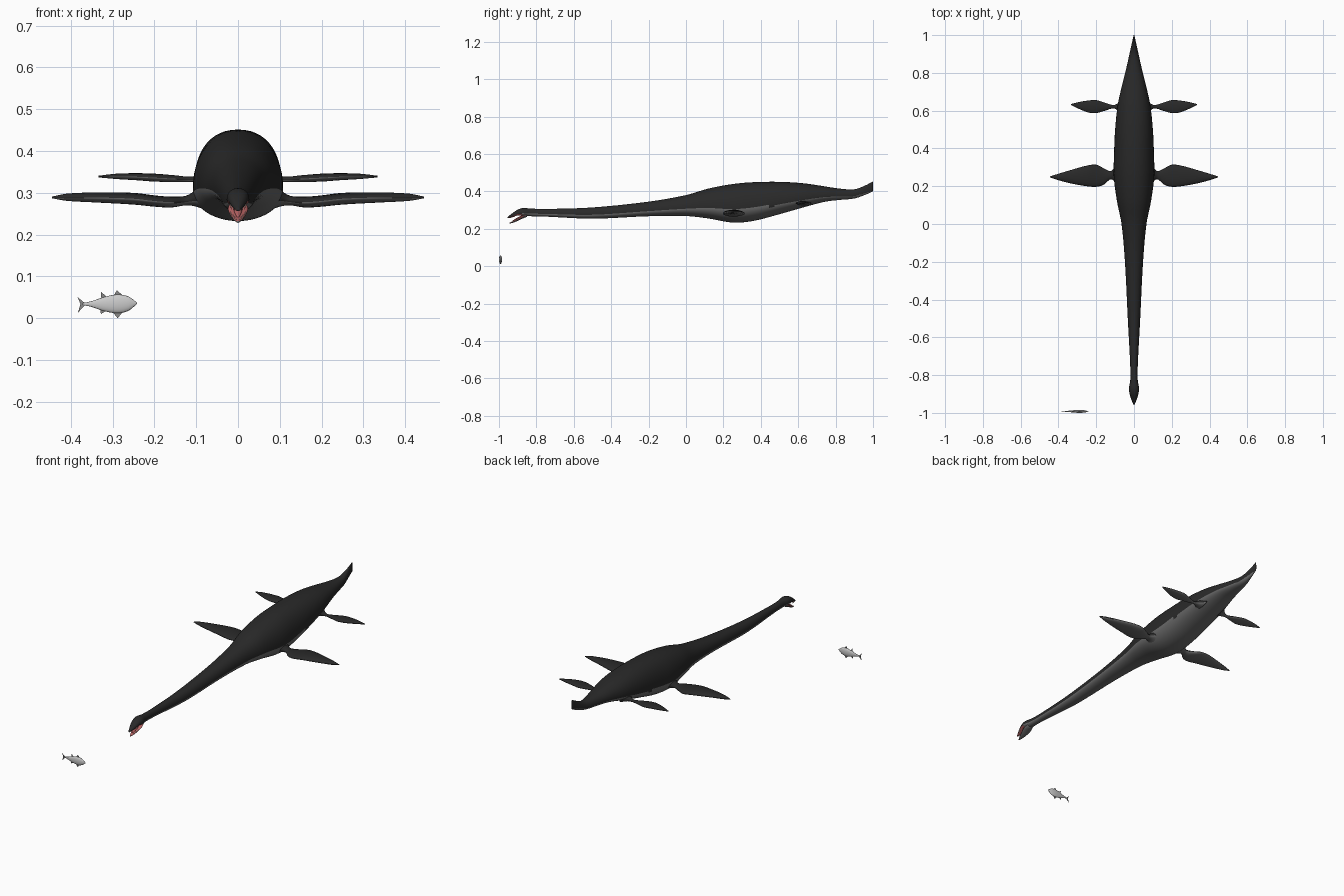
import bpy
import bmesh
import math
from mathutils import Vector, Matrix

cube = bpy.data.objects.get("Cube")
if cube:
    bpy.data.objects.remove(cube, do_unlink=True)


def material(name, rgb, roughness=0.6):
    mat = bpy.data.materials.new(name)
    mat.use_nodes = True
    mat.diffuse_color = (*rgb, 1)
    shader = mat.node_tree.nodes["Principled BSDF"]
    shader.inputs["Base Color"].default_value = (*rgb, 1)
    shader.inputs["Roughness"].default_value = roughness
    return mat


DARK = material("dark skin", (0.022, 0.022, 0.022))
BELLY = material("grey belly", (0.14, 0.14, 0.14))
MOUTH = material("mouth pink", (0.45, 0.12, 0.12))
TOOTH = material("tooth ivory", (0.7, 0.65, 0.55))
SILVER = material("fish silver", (0.6, 0.6, 0.6))
FISH_FIN = material("fish fin grey", (0.25, 0.25, 0.25))


def smooth_rows(rows, steps):
    """Cubic interpolation between stations; the first value is the position."""
    def slope(i, k):
        a, b = rows[max(i - 1, 0)], rows[min(i + 1, len(rows) - 1)]
        return (b[k] - a[k]) / (b[0] - a[0])

    result = []
    for i in range(len(rows) - 1):
        p, q = rows[i], rows[i + 1]
        span = q[0] - p[0]
        for j in range(steps):
            s = j / steps
            row = [p[0] + s * span]
            for k in range(1, len(p)):
                bend = (s * (1 - s) ** 2 * slope(i, k) - s * s * (1 - s) * slope(i + 1, k)) * span
                row.append(p[k] + (q[k] - p[k]) * s * s * (3 - 2 * s) + bend)
            result.append(row)
    return result + [list(rows[-1])]


def finish(name, bm, mats, rule=None):
    """Turn a bmesh into a smooth object, colouring its faces by a rule."""
    bmesh.ops.recalc_face_normals(bm, faces=bm.faces[:])
    bm.normal_update()
    for face in bm.faces:
        face.smooth = True
        if rule:
            face.material_index = rule(face.calc_center_median(), face.normal)
    mesh = bpy.data.meshes.new(name)
    bm.to_mesh(mesh)
    bm.free()
    for mat in mats:
        mesh.materials.append(mat)
    obj = bpy.data.objects.new(name, mesh)
    bpy.context.collection.objects.link(obj)
    return obj


def loft(name, rows, place, mats, rule=None, sides=32, steps=5, widest=0.5, power=2.0):
    """Skin rounded sections; each row is position, side a, side b, low, high."""
    bm = bmesh.new()
    rings = []
    for t, a, b, low, high in smooth_rows(rows, steps):
        mid = low + widest * (high - low)
        ring = []
        for i in range(sides):
            angle = math.tau * i / sides
            c, s = math.cos(angle), math.sin(angle)
            n = power if s > 0 else 2.0
            u = (a + b) / 2 + (b - a) / 2 * math.copysign(abs(c) ** (2 / n), c)
            rise = abs(s) ** (2 / n)
            v = mid + rise * (high - mid) if s > 0 else mid - rise * (mid - low)
            ring.append(bm.verts.new(place(t, u, v)))
        rings.append(ring)
    for r, q in zip(rings, rings[1:]):
        for i in range(sides):
            j = (i + 1) % sides
            bm.faces.new((r[i], r[j], q[j], q[i]))
    bm.faces.new(rings[0])
    bm.faces.new(rings[-1])
    return finish(name, bm, mats, rule)


def symmetric(rows):
    return [(t, -w, w, low, high) for t, w, low, high in rows]


def along_y(t, u, v):
    return Vector((u, t, v))


# Body: upper head, long neck, trunk and tail with a vertical fluke
def body_colour(centre, normal):
    if centre.y < -0.875:
        return 2 if normal.z < -0.45 else 0
    return 1 if normal.z < (-0.05 if centre.y < 0.45 else -0.3) else 0


loft("body", symmetric([
    (-0.955, 0.004, 0.256, 0.262), (-0.93, 0.014, 0.261, 0.282),
    (-0.9, 0.023, 0.271, 0.302), (-0.87, 0.027, 0.268, 0.311),
    (-0.83, 0.020, 0.267, 0.308), (-0.75, 0.020, 0.265, 0.306),
    (-0.5, 0.033, 0.254, 0.314), (-0.2, 0.048, 0.267, 0.345),
    (0, 0.066, 0.268, 0.38), (0.12, 0.09, 0.255, 0.415),
    (0.25, 0.107, 0.233, 0.439), (0.36, 0.106, 0.242, 0.449),
    (0.5, 0.1, 0.278, 0.451), (0.63, 0.086, 0.315, 0.443),
    (0.74, 0.062, 0.344, 0.427), (0.82, 0.042, 0.354, 0.415),
    (0.9, 0.024, 0.362, 0.411), (0.955, 0.012, 0.38, 0.43),
    (1.0, 0.002, 0.4, 0.453),
]), along_y, [DARK, BELLY, MOUTH], body_colour, sides=48, widest=0.35, power=2.2)

# Lower jaw hanging open, lined in pink
loft("lower_jaw", symmetric([
    (-0.943, 0.003, 0.228, 0.233), (-0.925, 0.011, 0.232, 0.242),
    (-0.9, 0.019, 0.242, 0.254), (-0.875, 0.024, 0.254, 0.27),
    (-0.85, 0.018, 0.264, 0.284),
]), along_y, [BELLY, MOUTH], lambda c, n: 1 if n.z > 0.3 else 0, sides=24)

# Tongue
loft("tongue", symmetric([
    (-0.925, 0.003, 0.240, 0.245), (-0.9, 0.009, 0.25, 0.261),
    (-0.87, 0.009, 0.262, 0.274),
]), along_y, [MOUTH], sides=12)


# Teeth along both jaws
def add_teeth(name, direction, tip_y, tip_z, rise):
    bm = bmesh.new()
    for side in (-1, 1):
        for i in range(5):
            back = 0.009 * (i + 0.5)
            spot = Vector((side * (0.003 + back * 0.38), tip_y + back, tip_z + back * rise))
            turn = Matrix.Rotation(0 if direction > 0 else math.pi, 4, "X")
            bmesh.ops.create_cone(bm, cap_ends=True, segments=6, radius1=0.0015, radius2=0,
                                  depth=0.009, matrix=Matrix.Translation(spot) @ turn)
    finish(name, bm, [TOOTH])


add_teeth("upper_teeth", -1, -0.95, 0.257, 0.25)
add_teeth("lower_teeth", 1, -0.94, 0.235, 0.45)


# Flippers: dark above, grey underneath, mirrored left and right
def add_flippers(name, rows):
    for label, side in (("left", 1), ("right", -1)):
        loft(f"{label}_{name}", rows, lambda t, u, v: Vector((side * t, u, v)),
             [DARK, BELLY], lambda c, n: 1 if n.z < -0.35 else 0, sides=20)


add_flippers("front_flipper", [
    (0.07, 0.19, 0.33, 0.255, 0.325), (0.1, 0.223, 0.3, 0.267, 0.307),
    (0.125, 0.236, 0.28, 0.27, 0.293), (0.16, 0.208, 0.295, 0.265, 0.291),
    (0.2, 0.197, 0.314, 0.267, 0.294), (0.25, 0.2, 0.309, 0.272, 0.3),
    (0.34, 0.216, 0.284, 0.277, 0.301), (0.41, 0.235, 0.263, 0.281, 0.298),
    (0.445, 0.247, 0.252, 0.287, 0.291),
])
add_flippers("rear_flipper", [
    (0.06, 0.57, 0.67, 0.32, 0.36), (0.085, 0.6, 0.64, 0.325, 0.35),
    (0.11, 0.612, 0.63, 0.326, 0.339), (0.15, 0.601, 0.641, 0.326, 0.342),
    (0.2, 0.587, 0.656, 0.327, 0.346), (0.24, 0.59, 0.654, 0.33, 0.347),
    (0.29, 0.609, 0.646, 0.333, 0.346), (0.334, 0.63, 0.635, 0.337, 0.341),
])

# Small fish swimming toward the left
FISH_Y = -0.992
loft("fish_body", symmetric([
    (-0.372, 0.0015, 0.032, 0.036), (-0.35, 0.003, 0.027, 0.041),
    (-0.32, 0.006, 0.017, 0.051), (-0.288, 0.008, 0.012, 0.057),
    (-0.262, 0.006, 0.018, 0.052), (-0.242, 0.001, 0.034, 0.038),
]), lambda t, u, v: Vector((t, FISH_Y + u, v)), [SILVER], sides=20)


def fish_fin(name, outline):
    """Thin plate cut to an outline in the upright plane of the fish."""
    bm = bmesh.new()
    front = bm.faces.new([bm.verts.new((x, FISH_Y - 0.001, z)) for x, z in outline])
    extruded = bmesh.ops.extrude_face_region(bm, geom=[front])
    moved = [g for g in extruded["geom"] if isinstance(g, bmesh.types.BMVert)]
    bmesh.ops.translate(bm, verts=moved, vec=(0, 0.002, 0))
    obj = finish(name, bm, [FISH_FIN])
    for poly in obj.data.polygons:
        poly.use_smooth = False


fish_fin("fish_tail", [(-0.364, 0.034), (-0.384, 0.051), (-0.377, 0.034), (-0.383, 0.013)])
fish_fin("fish_front_dorsal", [(-0.275, 0.054), (-0.29, 0.067), (-0.297, 0.054)])
fish_fin("fish_rear_dorsal", [(-0.312, 0.05), (-0.328, 0.063), (-0.327, 0.046)])
fish_fin("fish_pelvic_fin", [(-0.275, 0.016), (-0.288, 0.0), (-0.3, 0.015)])
fish_fin("fish_anal_fin", [(-0.312, 0.02), (-0.328, 0.01), (-0.33, 0.022)])
